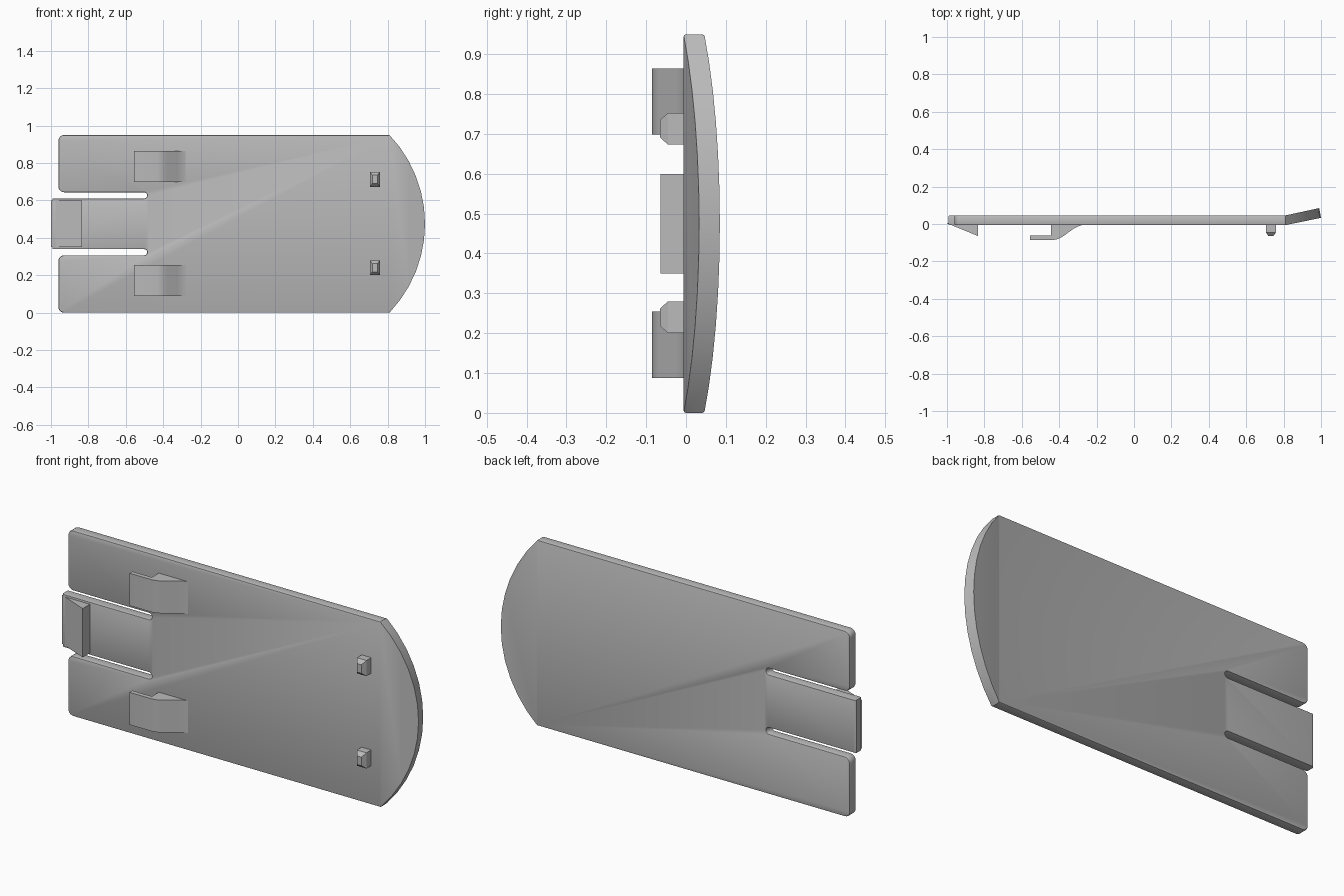
import bpy, bmesh, math
from mathutils import Vector

cube = bpy.data.objects.get("Cube")
if cube:
    bpy.data.objects.remove(cube)

grey = bpy.data.materials.new("plain grey")
grey.use_nodes = True
COLOUR = (0.5, 0.5, 0.5, 1)
grey.diffuse_color = COLOUR
grey.node_tree.nodes["Principled BSDF"].inputs["Base Color"].default_value = COLOUR

FRONT, BACK = -0.006, 0.046      # faces of the plate
HEIGHT, MID = 0.95, 0.475
BEND, TIP = 0.81, 1.0            # where the lip starts and ends


def finish(bm, name):
    bmesh.ops.recalc_face_normals(bm, faces=bm.faces)
    mesh = bpy.data.meshes.new(name)
    bm.to_mesh(mesh)
    bm.free()
    mesh.materials.append(grey)
    obj = bpy.data.objects.new(name, mesh)
    bpy.context.collection.objects.link(obj)
    bpy.ops.object.select_all(action="DESELECT")
    obj.select_set(True)
    bpy.context.view_layer.objects.active = obj
    bpy.ops.object.shade_smooth_by_angle(angle=math.radians(28))
    return obj


def arc(cx, cz, r, start, end, steps):
    angles = [math.radians(start + (end - start) * i / steps) for i in range(steps + 1)]
    return [(cx + r * math.cos(a), cz + r * math.sin(a)) for a in angles]


def prism(name, profile, z0, z1):
    """Extrude an (x, y) profile upwards."""
    bm = bmesh.new()
    face = bm.faces.new([bm.verts.new((x, y, z0)) for x, y in profile])
    out = bmesh.ops.extrude_face_region(bm, geom=[face])
    moved = [v for v in out["geom"] if isinstance(v, bmesh.types.BMVert)]
    bmesh.ops.translate(bm, verts=moved, vec=(0, 0, z1 - z0))
    return finish(bm, name)


# Plate outline: upper half of the slotted end, mirrored to the lower half
END, R, SLOT_R, SLOT_Z = -0.96, 0.03, 0.0165, 0.627
upper = [(-1.0, SLOT_Z - SLOT_R)]
upper += arc(-0.502, SLOT_Z, SLOT_R, -90, 90, 8)
upper += arc(END + R, SLOT_Z + SLOT_R + R, R, 270, 180, 5)
upper += arc(END + R, HEIGHT - R, R, 180, 90, 5)
upper += [(BEND, HEIGHT)]
lower = [(x, HEIGHT - z) for x, z in reversed(upper)]

# Curved lip outline, bent backwards
sag = TIP - BEND
radius = (MID ** 2 + sag ** 2) / (2 * sag)
half = math.degrees(math.asin(MID / radius))
lip = arc(TIP - radius, MID, radius, half, -half, 12)[1:-1]

bm = bmesh.new()
body = [bm.verts.new((x, FRONT, z)) for x, z in upper + lower]
tip = [bm.verts.new((x, FRONT, z)) for x, z in lip]
caps = [bm.faces.new(body),
        bm.faces.new([body[len(upper) - 1]] + tip + [body[len(upper)]])]
out = bmesh.ops.extrude_face_region(bm, geom=caps)
moved = [v for v in out["geom"] if isinstance(v, bmesh.types.BMVert)]
bmesh.ops.translate(bm, verts=moved, vec=(0, BACK - FRONT, 0))
for v in bm.verts:
    t = max(0, (v.co.x - BEND) / sag)
    if t > 0:
        back = v.co.y > 0.02
        v.co.y += 0.039 * t
        if back:
            v.co.x -= 0.01 * t
bmesh.ops.recalc_face_normals(bm, faces=bm.faces)

# Softened rims on the plate, rounder at the tongue end
def rim(edge):
    return (abs(edge.verts[0].co.y - edge.verts[1].co.y) < 1e-5
            and max(v.co.x for v in edge.verts) < BEND + 0.001
            and min(v.co.x for v in edge.verts) < BEND - 0.01)

bmesh.ops.bevel(bm, geom=[e for e in bm.edges if rim(e)], offset=0.006,
                segments=2, profile=0.5, affect="EDGES", clamp_overlap=True)
for v in bm.verts:
    if v.co.x < -0.98:
        lift = abs(v.co.y - (FRONT + BACK) / 2) / ((BACK - FRONT) / 2)
        v.co.x += 0.012 * lift ** 2
finish(bm, "plate")

# Wedge catch on the tongue
prism("tongue_catch", [(-1.0, FRONT + 0.01), (-0.835, -0.064),
                       (-0.835, 0.01), (-0.98, 0.01)], 0.35, 0.60)

# Hooks with a sloped, blended root
hook = [(-0.555, -0.062), (-0.555, -0.085), (-0.43, -0.085), (-0.405, -0.08),
        (-0.385, -0.07), (-0.325, -0.027), (-0.30, -0.013), (-0.28, FRONT),
        (-0.28, 0.01), (-0.445, 0.01), (-0.445, -0.062)]
for name, z in (("lower_hook", 0.088), ("upper_hook", 0.698)):
    prism(name, hook, z, z + 0.166)

# Locating studs with tapered tips
for name, z in (("lower_stud", 0.24), ("upper_stud", 0.713)):
    bm = bmesh.new()
    bmesh.ops.create_cube(bm, size=1)
    for v in bm.verts:
        v.co = Vector((0.732 + v.co.x * 0.054, -0.0175 + v.co.y * 0.055,
                       z + v.co.z * 0.08))
    front = min(bm.faces, key=lambda f: f.calc_center_median().y)
    out = bmesh.ops.extrude_face_region(bm, geom=[front])
    bm.faces.remove(front)
    for v in [g for g in out["geom"] if isinstance(g, bmesh.types.BMVert)]:
        v.co = Vector((0.732 + (v.co.x - 0.732) * 0.5, -0.065, z + (v.co.z - z) * 0.55))
    finish(bm, name)
